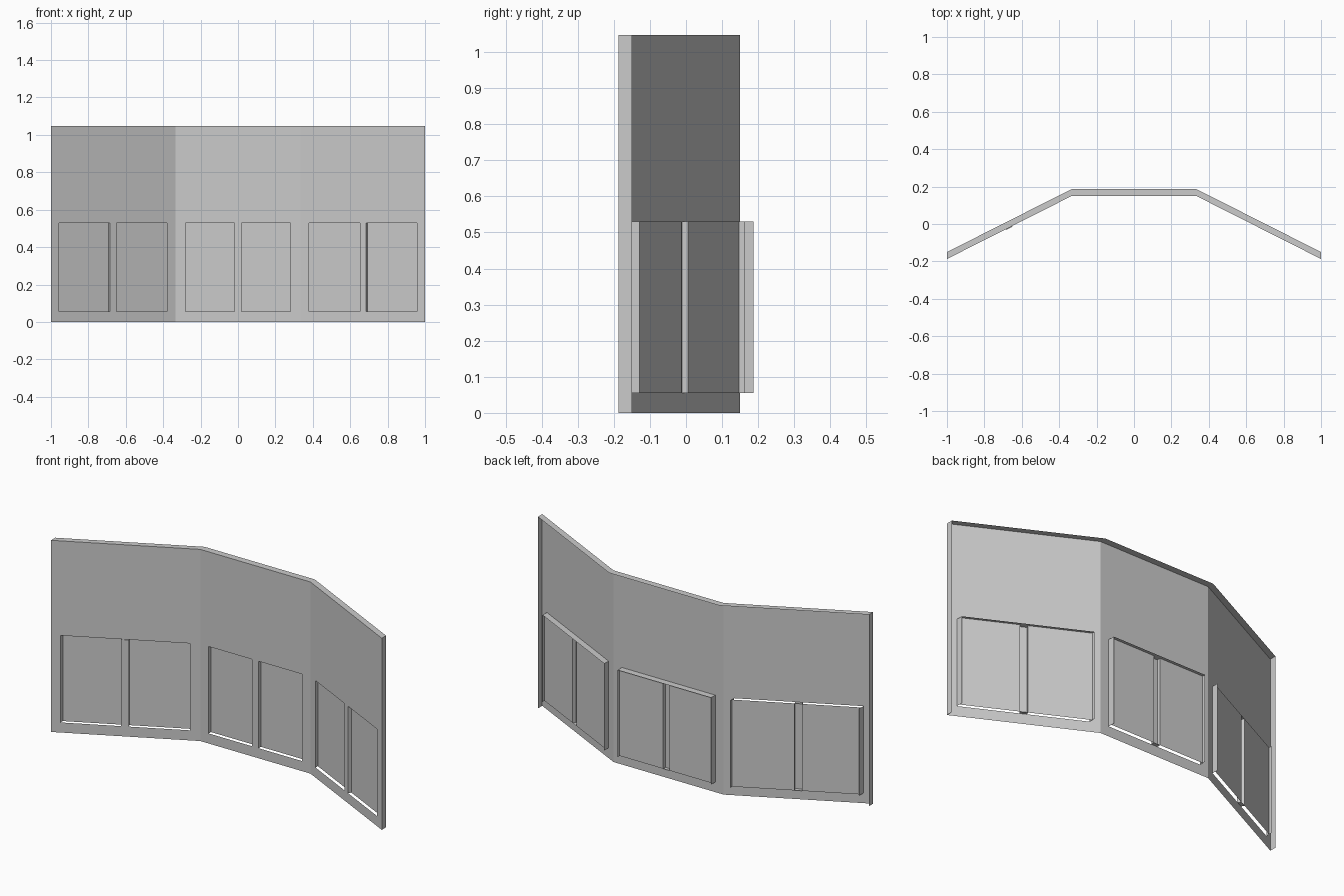
import bpy
from mathutils import Vector

if "Cube" in bpy.data.objects:
    bpy.data.objects.remove(bpy.data.objects["Cube"])

H, D, PANE = 1.047, 0.037, 0.020       # wall height, rim depth, pane setback
Z0, Z1 = 0.055, 0.53                   # window bottom and top
MULL = 0.02                            # half width of the centre post


def add(name, quads):
    """One object from a list of quads, with shared points merged."""
    verts, faces, index = [], [], {}
    for q in quads:
        face = []
        for p in q:
            key = tuple(round(c, 5) for c in p)
            if key not in index:
                index[key] = len(verts)
                verts.append(key)
            face.append(index[key])
        faces.append(face)
    me = bpy.data.meshes.new(name)
    me.from_pydata(verts, [], faces)
    me.update()
    ob = bpy.data.objects.new(name, me)
    bpy.context.collection.objects.link(ob)
    return ob


def upright(a, b, z0, z1):
    """Vertical quad above the ground line a-b."""
    return [(a[0], a[1], z0), (b[0], b[1], z0), (b[0], b[1], z1), (a[0], a[1], z1)]


def level(a, b, c, d, z):
    return [(p[0], p[1], z) for p in (a, b, c, d)]


# front line of the wall in plan, and the window span on each section
corners = [Vector(p) for p in ((-1, -0.187), (-0.333, 0.15), (0.333, 0.15), (1, -0.187))]
spans = [(-0.957, -0.38), (-0.282, 0.282), (0.38, 0.957)]
names = ["left", "middle", "right"]
back = Vector((0, D))
set_in = Vector((0, PANE))
wall = []

for i, name in enumerate(names):
    p, q = corners[i], corners[i + 1]
    t = (q - p).normalized()
    n = Vector((-t.y, t.x))            # towards the back

    def at(x):
        return p.lerp(q, (x - p.x) / (q.x - p.x))

    a, b = at(spans[i][0]), at(spans[i][1])

    # wall front around the opening, and the top return
    for u, v in ((p, a), (a, b), (b, q)):
        wall.append(upright(u, v, 0, Z0))
        wall.append(upright(u, v, Z1, H))
    wall.append(upright(p, a, Z0, Z1))
    wall.append(upright(b, q, Z0, Z1))
    wall.append(level(p, q, q + back, p + back, H))

    # window reveal: sides, plus a head on the middle and right sections
    reveal = [upright(a + back, a, Z0, Z1), upright(b, b + back, Z0, Z1)]
    if i > 0:
        reveal.append(level(a, b, b + back, a + back, Z1))
    add(name + "_window_reveal", reveal)

    # open-backed post between the panes; the left one stands slightly proud
    m = (a + b) / 2
    proud = n * (-0.004 if i == 0 else 0.0)
    l, r = m - t * MULL * 0.95 + proud, m + t * MULL * 0.95 + proud
    depth = n * (PANE * n.y) - proud
    lb, rb = l + depth, r + depth
    add(name + "_window_post", [
        upright(l, r, Z0, Z1), upright(lb, l, Z0, Z1), upright(r, rb, Z0, Z1),
        level(l, r, rb, lb, Z1), level(l, lb, rb, r, Z0)])

    # two panes set back in the opening
    add(name + "_window_panes", [
        upright(a + set_in, lb, Z0, Z1), upright(rb, b + set_in, Z0, Z1)])

# wall ends
wall.append(upright(corners[0] + back, corners[0], 0, H))
wall.append(upright(corners[3], corners[3] + back, 0, H))
add("bay_wall", wall)
